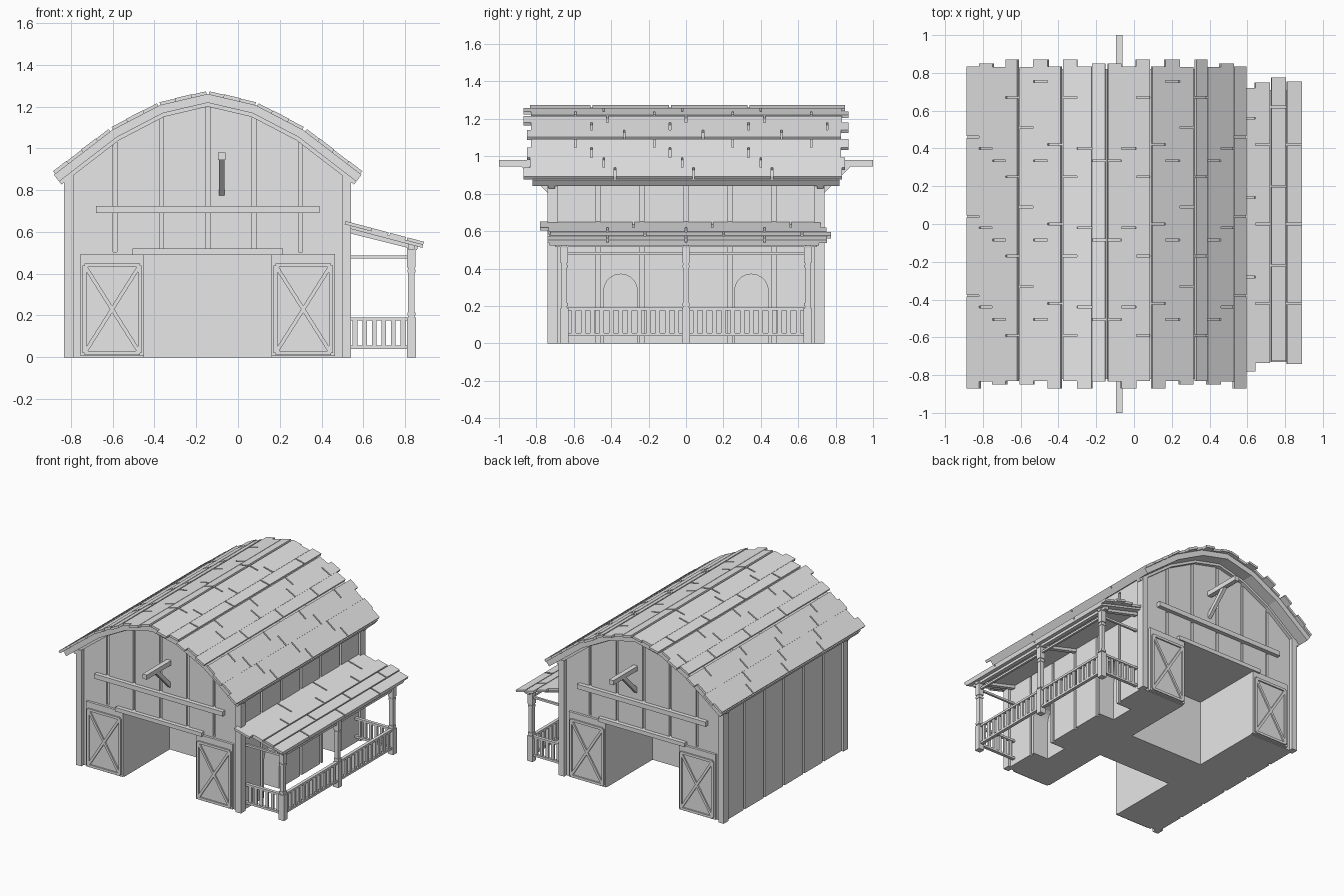
import bpy, bmesh, math
from mathutils import Vector

cube = bpy.data.objects.get("Cube")
if cube:
    bpy.data.objects.remove(cube, do_unlink=True)

grey = bpy.data.materials.new("plain grey")
grey.use_nodes = True
grey.diffuse_color = (0.8, 0.8, 0.8, 1)
grey.node_tree.nodes["Principled BSDF"].inputs["Base Color"].default_value = (0.8, 0.8, 0.8, 1)

CX = -0.145            # barn centre line
WALL = 0.71            # gable wall distance from centre
SIDES = (-1, 1)


class Part:
    """Collects prisms into one named mesh object."""
    def __init__(self, name):
        self.name, self.bm = name, bmesh.new()

    def prism(self, pts, a, b, axis="y"):
        def place(p, t):
            return (p[0], t, p[1]) if axis == "y" else (t, p[0], p[1])
        lo = [self.bm.verts.new(place(p, a)) for p in pts]
        hi = [self.bm.verts.new(place(p, b)) for p in pts]
        self.bm.faces.new(lo)
        self.bm.faces.new(hi[::-1])
        for i in range(len(pts)):
            j = (i + 1) % len(pts)
            self.bm.faces.new((lo[i], lo[j], hi[j], hi[i]))

    def box(self, x0, x1, y0, y1, z0, z1):
        self.prism([(x0, z0), (x1, z0), (x1, z1), (x0, z1)], y0, y1)

    def done(self):
        bmesh.ops.recalc_face_normals(self.bm, faces=self.bm.faces)
        mesh = bpy.data.meshes.new(self.name)
        self.bm.to_mesh(mesh)
        self.bm.free()
        mesh.materials.append(grey)
        obj = bpy.data.objects.new(self.name, mesh)
        bpy.context.collection.objects.link(obj)
        return obj


def bar(p, q, width):
    """Quad of a given width around the line p-q."""
    p, q = Vector(p), Vector(q)
    d = (q - p).normalized() * width / 2
    n = Vector((-d.y, d.x))
    return [p + n, q + n, q - n, p - n]


def slab(p, q, top, bottom):
    """Quad between two depths below the line p-q."""
    p, q = Vector(p), Vector(q)
    d = (q - p).normalized()
    n = Vector((-d.y, d.x))
    if n.y < 0:
        n = -n
    return [p - n * top, q - n * top, q - n * bottom, p - n * bottom]


def mirrored(half):
    """Full arch from the right half, left to right."""
    return [(CX - x, z) for x, z in half[:0:-1]] + [(CX + x, z) for x, z in half]


# Barn walls, solid with recessed doorways, arched niches and plank grooves
arch = mirrored([(0, 1.23), (0.23, 1.175), (0.455, 1.06), (0.67, 0.90)])
walls = Part("barn_walls")
walls.prism([(CX - 0.67, 0)] + arch + [(CX + 0.67, 0)], -WALL, WALL)
walls = walls.done()

cut = Part("wall_cutter")
for s in SIDES:
    cut.box(CX - 0.305, CX + 0.305, *sorted((s * 0.17, s)), -0.1, 0.49)
    for i in range(-2, 3):
        x, y = CX + i * 0.222, i * 0.235
        cut.box(x - 0.01, x + 0.01, *sorted((s * (WALL - 0.015), s)), 0.505, 1.2)
        cut.box(*sorted((CX + s * 0.655, CX + s * 0.8)), y - 0.01, y + 0.01, -0.1, 0.86)
    # niche with a rounded head on the porch side
    head = [(s * 0.35 + 0.09 * math.cos(a), 0.28 + 0.09 * math.sin(a))
            for a in [math.pi * k / 10 for k in range(11)]]
    cut.prism([(s * 0.35 + 0.09, -0.1)] + head + [(s * 0.35 - 0.09, -0.1)], 0.40, 0.7, "x")
cutter = cut.done()
mod = walls.modifiers.new("openings", "BOOLEAN")
mod.object, mod.solver = cutter, "EXACT"
bpy.context.view_layer.update()
cut_mesh = bpy.data.meshes.new_from_object(walls.evaluated_get(bpy.context.evaluated_depsgraph_get()))
walls.modifiers.clear()
walls.data = cut_mesh
bpy.data.objects.remove(cutter, do_unlink=True)

# Corner posts
posts = Part("corner_posts")
for sx in SIDES:
    for sy in SIDES:
        posts.box(*sorted((CX + sx * 0.642, CX + sx * 0.687)),
                  *sorted((sy * 0.70, sy * 0.74)), 0, 0.87)
        posts.box(*sorted((CX + sx * 0.66, CX + sx * 0.687)),
                  *sorted((sy * 0.685, sy * 0.74)), 0, 0.87)
posts.done()

# Curved barn roof: base slab, gable trim and staggered shingles
ridge = mirrored([(0, 1.275), (0.235, 1.22), (0.465, 1.10), (0.745, 0.885)])
base, trim = Part("roof_base"), Part("gable_trim")
for p, q in zip(ridge, ridge[1:]):
    base.prism(slab(p, q, 0.014, 0.055), -0.82, 0.82)
    for s in SIDES:
        trim.prism(slab(p, q, 0.05, 0.073), *sorted((s * 0.70, s * 0.735)))
base.done()
trim.done()


def shingle_row(part, p, q, front, back, first, lift=0):
    """Row of shingles with joints every 0.42 from a first joint."""
    quad = slab(p, q, -lift, 0.016)
    cuts = [front] + [first + 0.42 * k for k in range(-4, 4)
                      if front + 0.1 < first + 0.42 * k < back - 0.1] + [back]
    for k in range(len(cuts) - 1):
        a = cuts[k] + (0.005 if k else 0)
        b = cuts[k + 1] - (0.005 if k < len(cuts) - 2 else 0)
        part.prism(quad, a, b)


shingles = Part("roof_shingles")
joints = [(0.335, 0.40, 0.25), (0.42, 0.335, 0.09), (0.25, 0.335, 0.40, 0.04)]
ends = [0.85, 0.835, 0.87, 0.83]
for s in SIDES:
    for seg in range(3):
        a = Vector(ridge[3 + s * seg])
        b = Vector(ridge[3 + s * (seg + 1)])
        rows = joints[seg]
        for i, first in enumerate(rows):
            t0 = i / len(rows) + (0.035 if i == 0 else 0)
            t1 = (i + 1) / len(rows) - (0.02 if i == len(rows) - 1 else 0)
            shingle_row(shingles, a.lerp(b, t0), a.lerp(b, t1),
                        -ends[(i + seg + 1) % 4], ends[(i + seg) % 4], first,
                        0.002 * (i % 2))
shingles.done()

# Sliding doors with cross braces, track beams and lintels
doors, tracks = Part("sliding_doors"), Part("door_tracks")
for sy in SIDES:
    near, far = sorted((sy * 0.70, sy * 0.728))
    lo, hi = sorted((sy * 0.72, sy * 0.738))
    tracks.box(CX - 0.535, CX + 0.535, *sorted((sy * 0.69, sy * 0.74)), 0.69, 0.725)
    tracks.box(CX - 0.36, CX + 0.36, *sorted((sy * 0.69, sy * 0.74)), 0.49, 0.52)
    for sx in SIDES:
        x0, x1 = sorted((CX + sx * 0.305, CX + sx * 0.61))
        doors.box(x0, x1, near, far, 0.005, 0.495)
        x0, x1, z0, z1 = x0 + 0.02, x1 - 0.02, 0.02, 0.44
        corners = [(x0, z0), (x1, z0), (x1, z1), (x0, z1)]
        for i in range(4):
            doors.prism(bar(corners[i], corners[(i + 1) % 4], 0.018), lo, hi)
        for i in range(2):
            doors.prism(bar(corners[i], corners[i + 2], 0.018), lo, hi)
doors.done()
tracks.done()

# Hoist beam through both gables, with braces
hoist = Part("hoist_beam")
hoist.box(-0.095, -0.06, -1, 1, 0.945, 0.98)
for s in SIDES:
    hoist.prism(bar((s * 0.70, 0.785), (s * 0.87, 0.955), 0.03), -0.09, -0.065, "x")
hoist.done()

# Porch roof
porch = Part("porch_roof")
top, low = Vector((0.515, 0.652)), Vector((0.89, 0.553))
porch.prism(slab(top, low, 0.014, 0.03), -0.73, 0.71)
for t0, t1, front, back, first in ((0, 0.34, -0.78, 0.72, 0.14), (0.34, 0.55, -0.735, 0.75, 0),
                                   (0.57, 0.77, -0.725, 0.775, 0.2), (0.79, 1, -0.74, 0.755, 0)):
    shingle_row(porch, top.lerp(low, t0), top.lerp(low, t1), front, back, first)
porch.done()

# Porch posts, beams and rafters
PX = 0.83
frame = Part("porch_frame")
for y in (-0.65, 0, 0.65):
    for half, z0, z1 in ((0.022, 0, 0.19), (0.015, 0.19, 0.43), (0.02, 0.43, 0.53),
                         (0.019, 0.2, 0.215), (0.019, 0.405, 0.42)):
        frame.box(PX - half, PX + half, y - half, y + half, z0, z1)
    frame.prism(bar((0.52, 0.61), (0.86, 0.525), 0.025), y - 0.015, y + 0.015)
    if y:
        frame.box(0.52, PX, y - 0.008, y + 0.008, 0.472, 0.487)
frame.box(PX - 0.015, PX + 0.015, -0.70, 0.70, 0.515, 0.54)
frame.box(PX - 0.008, PX + 0.008, -0.65, 0.65, 0.472, 0.487)
frame.done()

# Railings
rail = Part("porch_railing")
for z in (0.04, 0.175):
    rail.box(PX - 0.012, PX + 0.012, -0.65, 0.65, z, z + 0.016)
    for y in (-0.65, 0.65):
        rail.box(0.52, PX, y - 0.012, y + 0.012, z, z + 0.016)
for s in SIDES:
    for k in range(12):
        y = s * (0.05 + k * 0.05)
        rail.box(PX - 0.007, PX + 0.007, y - 0.012, y + 0.012, 0.05, 0.18)
    for k in range(6):
        x = 0.56 + k * 0.046
        rail.box(x - 0.011, x + 0.011, s * 0.65 - 0.007, s * 0.65 + 0.007, 0.05, 0.18)
rail.done()
